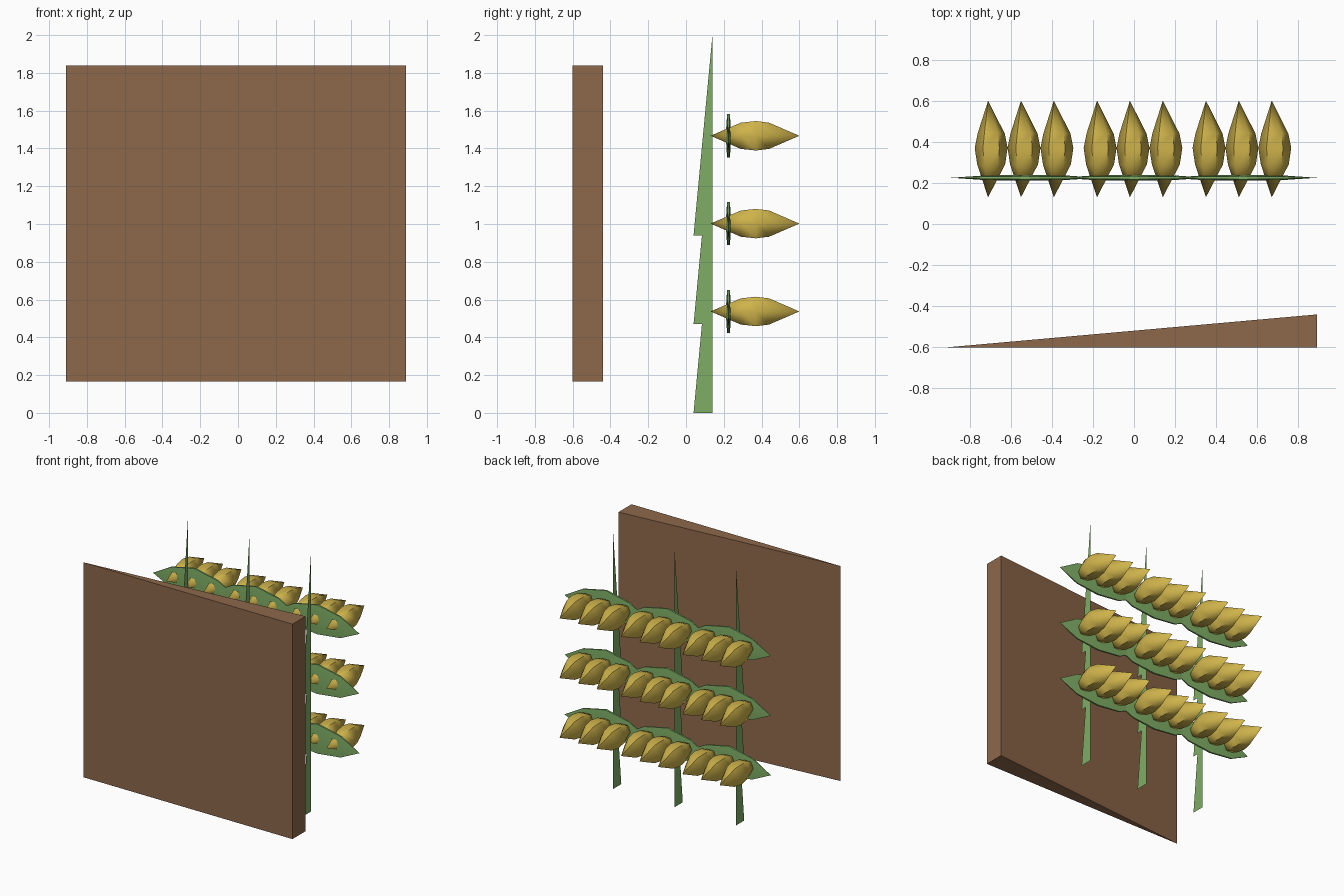
import bpy, bmesh, math

if "Cube" in bpy.data.objects:
    bpy.data.objects.remove(bpy.data.objects["Cube"])

def material(name, col):
    m = bpy.data.materials.new(name)
    m.diffuse_color = (*col, 1)
    m.use_nodes = True
    m.node_tree.nodes["Principled BSDF"].inputs["Base Color"].default_value = m.diffuse_color
    return m

BROWN = material("soil_brown", (0.27, 0.14, 0.07))
GREEN = material("leaf_green", (0.21, 0.42, 0.13))
GOLD = material("grain_gold", (0.62, 0.45, 0.07))

def finish(name, verts, faces, mat, smooth=None):
    me = bpy.data.meshes.new(name)
    me.from_pydata(verts, [], faces)
    bm = bmesh.new()
    bm.from_mesh(me)
    bmesh.ops.recalc_face_normals(bm, faces=bm.faces)
    bm.to_mesh(me)
    bm.free()
    ob = bpy.data.objects.new(name, me)
    bpy.context.collection.objects.link(ob)
    me.materials.append(mat)
    if smooth:
        bpy.ops.object.select_all(action='DESELECT')
        ob.select_set(True)
        bpy.context.view_layer.objects.active = ob
        bpy.ops.object.shade_smooth_by_angle(angle=math.radians(smooth))
    return ob

def spindle(name, start, end, rings, place, mat, sides=6):
    """Closed shape with two tips; rings are (t, ra, rb), place maps (t, a, b) to xyz."""
    verts = [place(start, 0, 0)]
    for t, ra, rb in rings:
        for k in range(sides):
            w = 2 * math.pi * (k + 0.5) / sides
            verts.append(place(t, ra * math.sin(w), rb * math.cos(w)))
    verts.append(place(end, 0, 0))
    last, n = len(verts) - 1, len(rings)
    faces = []
    for k in range(sides):
        j = (k + 1) % sides
        faces.append((0, 1 + j, 1 + k))
        for r in range(n - 1):
            a, b = 1 + r * sides, 1 + (r + 1) * sides
            faces.append((a + k, a + j, b + j, b + k))
        a = 1 + (n - 1) * sides
        faces.append((a + k, a + j, last))
    return finish(name, verts, faces, mat, 60)

# wedge-shaped board: thin on the left, thick on the right
x0, x1, yf, yb = -0.91, 0.89, -0.60, -0.44
verts = [(x, y, z) for z in (0.165, 1.84) for x, y in ((x0, yf), (x1, yf), (x1, yb))]
finish("back_board", verts,
       [(0, 1, 2), (3, 4, 5), (0, 1, 4, 3), (1, 2, 5, 4), (2, 0, 3, 5)], BROWN)

# 3 x 3 grid of plants: blade stem, one flat leaf, three grains
for row in range(3):
    zb = 0.47 * row
    zc = 0.537 + 0.465 * row
    for col in range(3):
        cx = 0.53 * (col - 1)
        tag = f"{row + 1}_{col + 1}"

        # flat tapering stem sheet
        finish(f"stem_{tag}",
               [(cx, 0.04, zb), (cx, 0.14, zb), (cx, 0.14, zb + 1.06)],
               [(0, 1, 2)], GREEN)

        # thin pointed leaf lying along x
        spindle(f"leaf_{tag}", -0.36, 0.36,
                [(-0.2, 0.011, 0.095), (0, 0.015, 0.132), (0.2, 0.011, 0.095)],
                lambda t, a, b: (cx + t, 0.225 + a, zc + b - 0.05 * abs(t)), GREEN)

        # plump pointed grains facing backwards
        for i in (-1, 0, 1):
            gx = cx + 0.16 * i
            spindle(f"grain_{tag}_{i + 2}", 0.13, 0.60,
                    [(0.29, 0.068, 0.08), (0.37, 0.08, 0.09), (0.44, 0.066, 0.08)],
                    lambda t, a, b: (gx + a - (0.02 if t in (0.13, 0.60) else 0.005),
                                     t, zc + b), GOLD)
